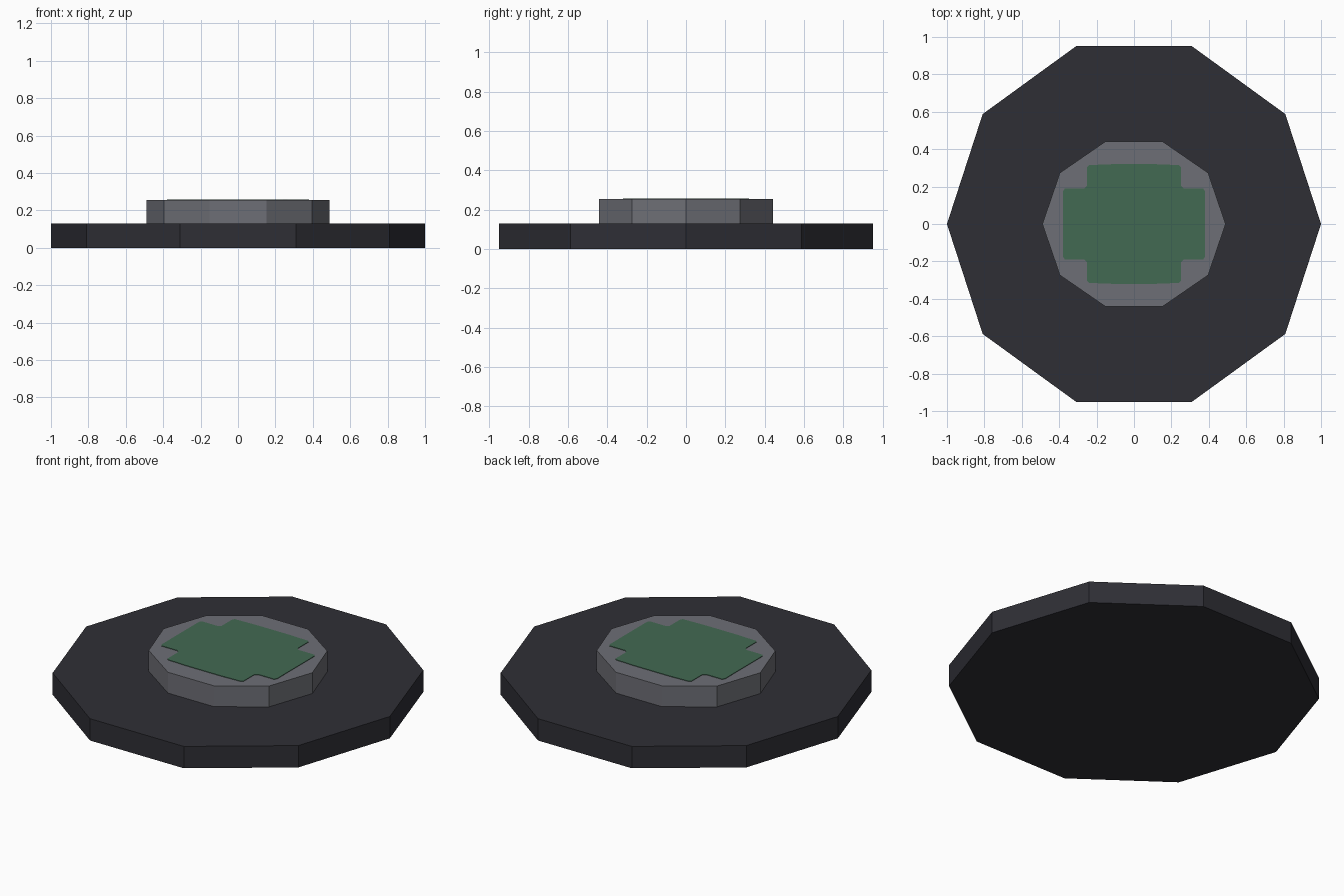
import bpy, bmesh, math

if "Cube" in bpy.data.objects:
    bpy.data.objects.remove(bpy.data.objects["Cube"])


def material(name, rgb):
    m = bpy.data.materials.new(name)
    m.diffuse_color = (*rgb, 1)
    m.use_nodes = True
    m.node_tree.nodes["Principled BSDF"].inputs["Base Color"].default_value = m.diffuse_color
    return m


def prism(name, outline, z0, z1, mat):
    """Extrude a closed xy outline from z0 up to z1."""
    bm = bmesh.new()
    face = bm.faces.new([bm.verts.new((x, y, z0)) for x, y in outline])
    ext = bmesh.ops.extrude_face_region(bm, geom=[face], use_keep_orig=True)
    for v in ext["geom"]:
        if isinstance(v, bmesh.types.BMVert):
            v.co.z = z1
    bmesh.ops.recalc_face_normals(bm, faces=bm.faces)
    mesh = bpy.data.meshes.new(name)
    bm.to_mesh(mesh)
    bm.free()
    mesh.materials.append(mat)
    obj = bpy.data.objects.new(name, mesh)
    bpy.context.collection.objects.link(obj)
    return obj


def decagon(rx, ry):
    return [(rx * math.cos(i * math.pi / 5), ry * math.sin(i * math.pi / 5))
            for i in range(10)]


charcoal = material("charcoal", (0.028, 0.028, 0.036))
grey = material("grey", (0.155, 0.158, 0.18))
green = material("green", (0.055, 0.142, 0.085))

# Wide base and raised centre
prism("base_disc", decagon(1.0, 1.0), 0, 0.13, charcoal)
prism("raised_disc", decagon(0.49, 0.465), 0.13, 0.254, grey)

# Green cross-shaped patch: one quadrant mirrored to four
quad = [(0.38, 0.175), (0.37, 0.19), (0.265, 0.19), (0.25, 0.205),
        (0.25, 0.305), (0.24, 0.315), (0.11, 0.32)]
half = quad + [(-x, y) for x, y in reversed(quad)]
cross = half + [(-x, -y) for x, y in half]
prism("green_patch", cross, 0.254, 0.257, green)
